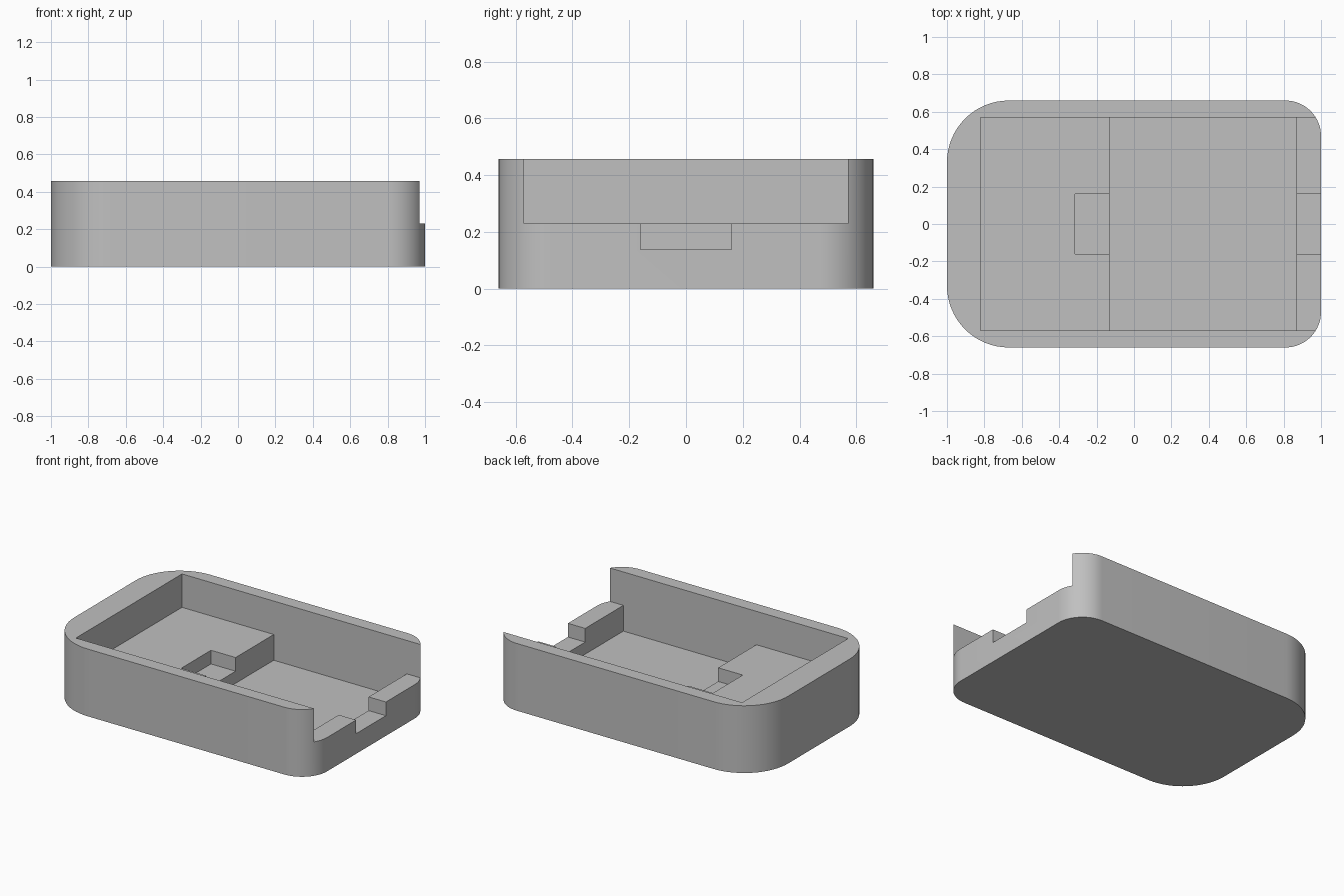
import bpy, bmesh, math
from mathutils import Vector

if "Cube" in bpy.data.objects:
    bpy.data.objects.remove(bpy.data.objects["Cube"])

HALF_W, HEIGHT = 0.66, 0.457


def prism(name, points, direction):
    """Extrude a closed polygon along a direction into a solid object."""
    bm = bmesh.new()
    face = bm.faces.new([bm.verts.new(p) for p in points])
    moved = bmesh.ops.extrude_face_region(bm, geom=[face])["geom"]
    bmesh.ops.translate(bm, vec=Vector(direction),
                        verts=[v for v in moved if isinstance(v, bmesh.types.BMVert)])
    bmesh.ops.recalc_face_normals(bm, faces=bm.faces)
    mesh = bpy.data.meshes.new(name)
    bm.to_mesh(mesh)
    bm.free()
    obj = bpy.data.objects.new(name, mesh)
    bpy.context.collection.objects.link(obj)
    return obj


def corner(cx, cy, r, start, steps=16):
    """Quarter arc starting at the given angle in degrees."""
    angles = [math.radians(start + 90 * i / steps) for i in range(steps + 1)]
    return [(cx + r * math.cos(a), cy + r * math.sin(a), 0) for a in angles]


# Tray body: rounded outline, with larger corners on the closed end
big, small = 0.33, 0.19
outline = (corner(1 - small, HALF_W - small, small, 0)
           + corner(-1 + big, HALF_W - big, big, 90)
           + corner(-1 + big, -HALF_W + big, big, 180)
           + corner(1 - small, -HALF_W + small, small, 270))
tray = prism("tray", outline, (0, 0, HEIGHT))

# Stepped cavity, open at the right end
profile = [(-0.82, 0.7), (-0.82, 0.23), (-0.13, 0.23), (-0.13, 0.055),
           (0.87, 0.055), (0.87, 0.23), (1.3, 0.23), (1.3, 0.7)]
cavity = prism("cavity_cutter", [(x, -0.57, z) for x, z in profile], (0, 1.14, 0))

# Central notches through the ledge and the end ridge
notch_base = [(-0.315, -0.16, 0.137), (1.3, -0.16, 0.137),
              (1.3, 0.16, 0.137), (-0.315, 0.16, 0.137)]
notch = prism("notch_cutter", notch_base, (0, 0, 0.2))

# Cut the body and drop the cutters
bpy.context.view_layer.objects.active = tray
tray.select_set(True)
for cutter in (cavity, notch):
    cutter.hide_render = True
    mod = tray.modifiers.new(cutter.name, "BOOLEAN")
    mod.operation, mod.solver, mod.object = "DIFFERENCE", "EXACT", cutter
    bpy.ops.object.modifier_apply(modifier=mod.name)
    bpy.data.objects.remove(cutter)
bpy.ops.object.shade_smooth_by_angle(angle=math.radians(30))

# Plain grey finish
grey = bpy.data.materials.new("grey")
grey.diffuse_color = (0.53, 0.53, 0.53, 1)
grey.use_nodes = True
grey.node_tree.nodes["Principled BSDF"].inputs["Base Color"].default_value = grey.diffuse_color
tray.data.materials.clear()
tray.data.materials.append(grey)
